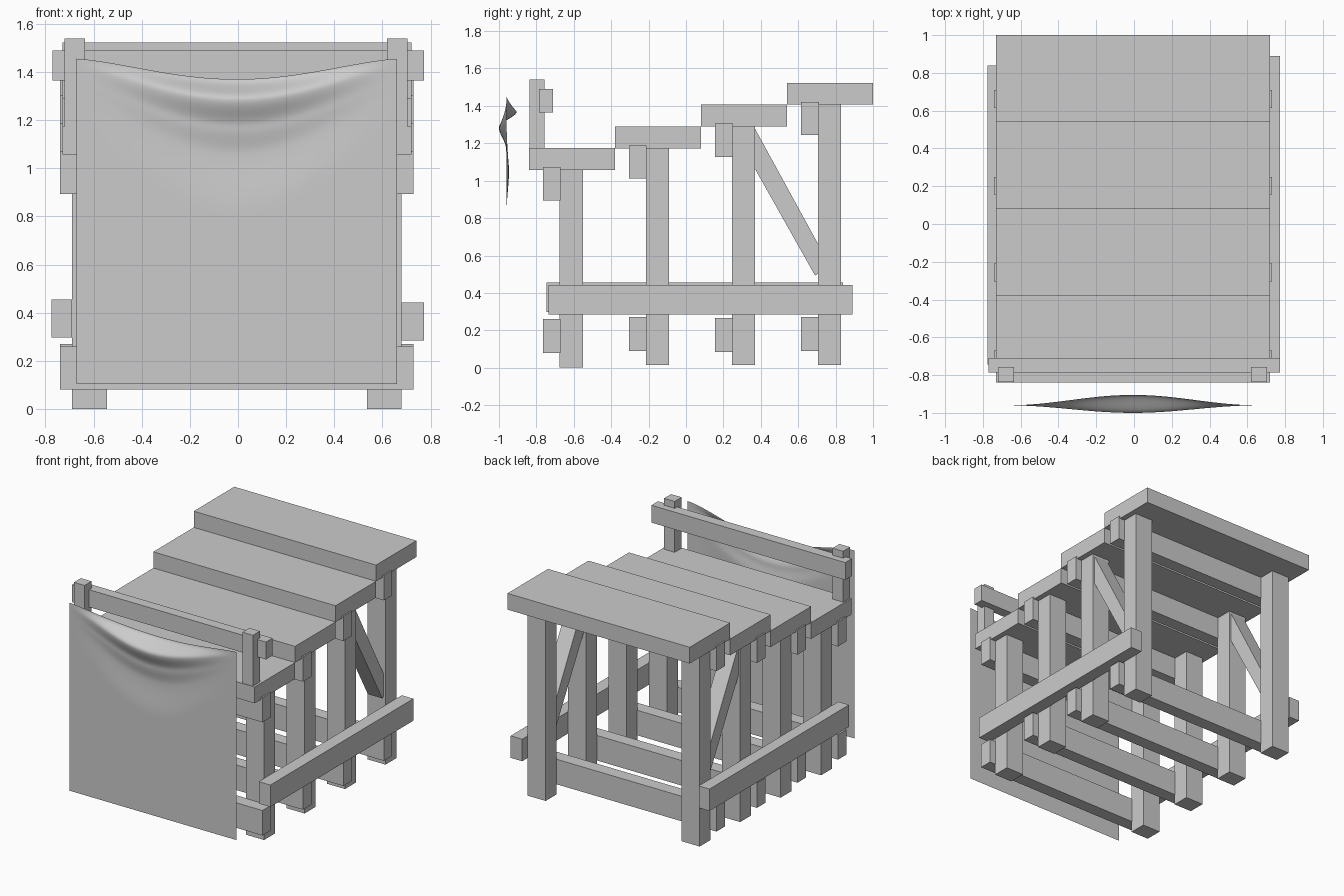
import bpy, math

if "Cube" in bpy.data.objects:
    bpy.data.objects.remove(bpy.data.objects["Cube"])


def mesh_object(name, verts, faces):
    mesh = bpy.data.meshes.new(name)
    mesh.from_pydata(verts, [], faces)
    mesh.update()
    ob = bpy.data.objects.new(name, mesh)
    bpy.context.collection.objects.link(ob)
    return ob


def prism(name, x0, x1, profile):
    """Extrude a (y, z) outline, clockwise seen from +x, along x."""
    n = len(profile)
    verts = [(x, y, z) for x in (x0, x1) for y, z in profile]
    faces = [tuple(range(n)), tuple(range(2 * n - 1, n - 1, -1))]
    faces += [(i, i + n, (i + 1) % n + n, (i + 1) % n) for i in range(n)]
    return mesh_object(name, verts, faces)


def box(name, x, y, z):
    return prism(name, x[0], x[1],
                 [(y[0], z[0]), (y[0], z[1]), (y[1], z[1]), (y[1], z[0])])


SIDES = (("left", -0.69, -0.545), ("right", 0.535, 0.68))

# Four stepped frames: plank, two legs, upper and lower cross beams
for i, (foot, low) in enumerate(((0.0, 0.08), (0.015, 0.09), (0.015, 0.085), (0.015, 0.09))):
    dy, dz = 0.46 * i, 0.1165 * i
    box(f"step_plank_{i}", (-0.73, 0.72), (-0.84 + dy, -0.38 + dy), (1.057 + dz, 1.174 + dz))
    for side, a, b in SIDES:
        box(f"leg_{side}_{i}", (a, b), (-0.675 + dy, -0.55 + dy), (foot, 1.058 + dz))
    beam_y = (-0.765 + dy, -0.67 + dy)
    box(f"upper_beam_{i}", (-0.74, 0.73), beam_y, (0.894 + dz, 1.072 + dz))
    box(f"lower_beam_{i}", (-0.74, 0.73), beam_y, (low, low + 0.18))

# Long side rails
box("side_rail_left", (-0.775, -0.69), (-0.745, 0.84), (0.297, 0.455))
box("side_rail_right", (0.68, 0.772), (-0.735, 0.89), (0.285, 0.443))

# Diagonal braces between the two rear leg pairs
for side, a, b in SIDES:
    prism(f"brace_{side}", a + 0.015, b - 0.015,
          [(0.365, 1.07), (0.365, 1.285), (0.71, 0.655), (0.71, 0.505), (0.69, 0.493)])

# Front railing
for side, a in (("left", -0.72), ("right", 0.62)):
    box(f"railing_post_{side}", (a, a + 0.084), (-0.836, -0.757), (1.06, 1.54))
box("railing_bar", (-0.77, 0.772), (-0.785, -0.71), (1.365, 1.49))

# Hanging cloth: sagging top edge with folds that fade toward the sides
FOLDS = ((0, 0.055), (0.085, -0.04), (0.2, -0.002), (0.31, 0.014), (0.55, 0), (3, 0))


def fold(d):
    for (d0, v0), (d1, v1) in zip(FOLDS, FOLDS[1:]):
        if d <= d1:
            t = (d - d0) / (d1 - d0)
            return v0 + (v1 - v0) * t * t * (3 - 2 * t)
    return 0


NX, NZ = 48, 80
verts = []
for j in range(NZ + 1):
    for i in range(NX + 1):
        u = i / NX
        c = max(0.0, math.sin(math.pi * u))
        top = 1.455 - 0.085 * c ** 1.4
        drop = (top - 0.103) * (j / NZ) ** 1.4
        y = -0.96 + c * c * fold(drop / (0.4 + 0.6 * c))
        verts.append((-0.67 + 1.33 * u, y, top - drop))
W = NX + 1
cloth = mesh_object("cloth", verts, [
    (j * W + i, (j + 1) * W + i, (j + 1) * W + i + 1, j * W + i + 1)
    for j in range(NZ) for i in range(NX)])
for p in cloth.data.polygons:
    p.use_smooth = True
